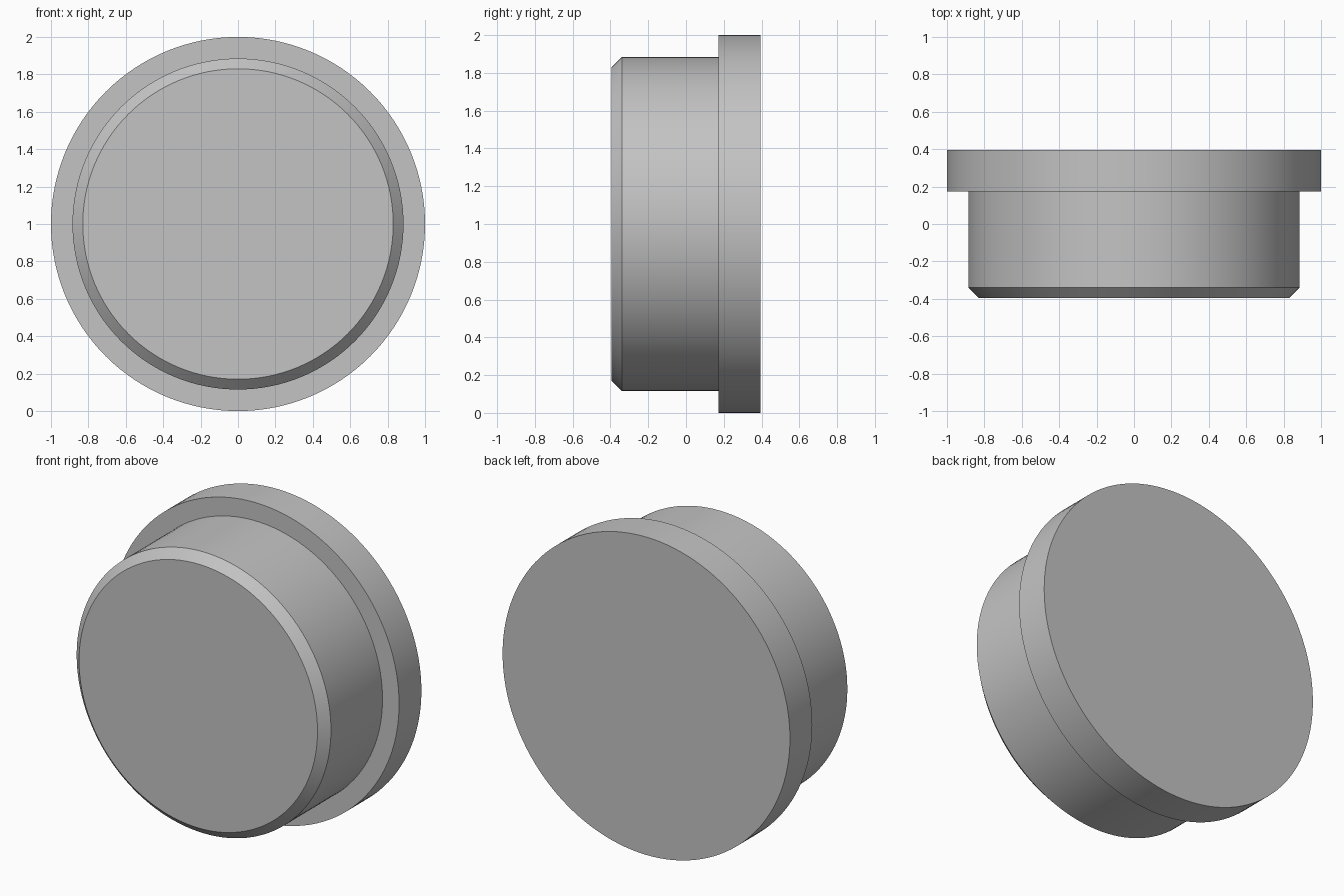
import bpy
import bmesh
import math
from mathutils import Matrix, Vector

old = bpy.data.objects.get("Cube")
if old:
    bpy.data.objects.remove(old, do_unlink=True)

SEGMENTS = 128

# Plain grey for the whole part
grey = bpy.data.materials.new("grey")
grey.use_nodes = True
colour = (0.55, 0.55, 0.55, 1)
grey.diffuse_color = colour
grey.node_tree.nodes["Principled BSDF"].inputs["Base Color"].default_value = colour

# Profile (radius, y): chamfered nose, body, shoulder, flange
profile = [(0.83, -0.395), (0.885, -0.34), (0.885, 0.173), (1, 0.173), (1, 0.395)]

# Revolve the profile about the y axis
bm = bmesh.new()
rings = []
for radius, y in profile:
    rings.append([bm.verts.new((radius * math.cos(a), y, radius * math.sin(a)))
                  for a in (math.tau * i / SEGMENTS for i in range(SEGMENTS))])
for near, far in zip(rings, rings[1:]):
    for i in range(SEGMENTS):
        j = (i + 1) % SEGMENTS
        bm.faces.new((near[i], near[j], far[j], far[i]))

# Flat front and back caps
bm.faces.new(rings[0])
bm.faces.new(rings[-1])
bmesh.ops.recalc_face_normals(bm, faces=bm.faces)
bmesh.ops.transform(bm, matrix=Matrix.Translation(Vector((0, 0, 1))), verts=bm.verts)

mesh = bpy.data.meshes.new("flanged_plug")
bm.to_mesh(mesh)
bm.free()
mesh.materials.append(grey)
plug = bpy.data.objects.new("flanged_plug", mesh)
bpy.context.collection.objects.link(plug)

# Smooth round walls, sharp rims
bpy.ops.object.select_all(action="DESELECT")
plug.select_set(True)
bpy.context.view_layer.objects.active = plug
bpy.ops.object.shade_smooth_by_angle(angle=math.radians(30))
